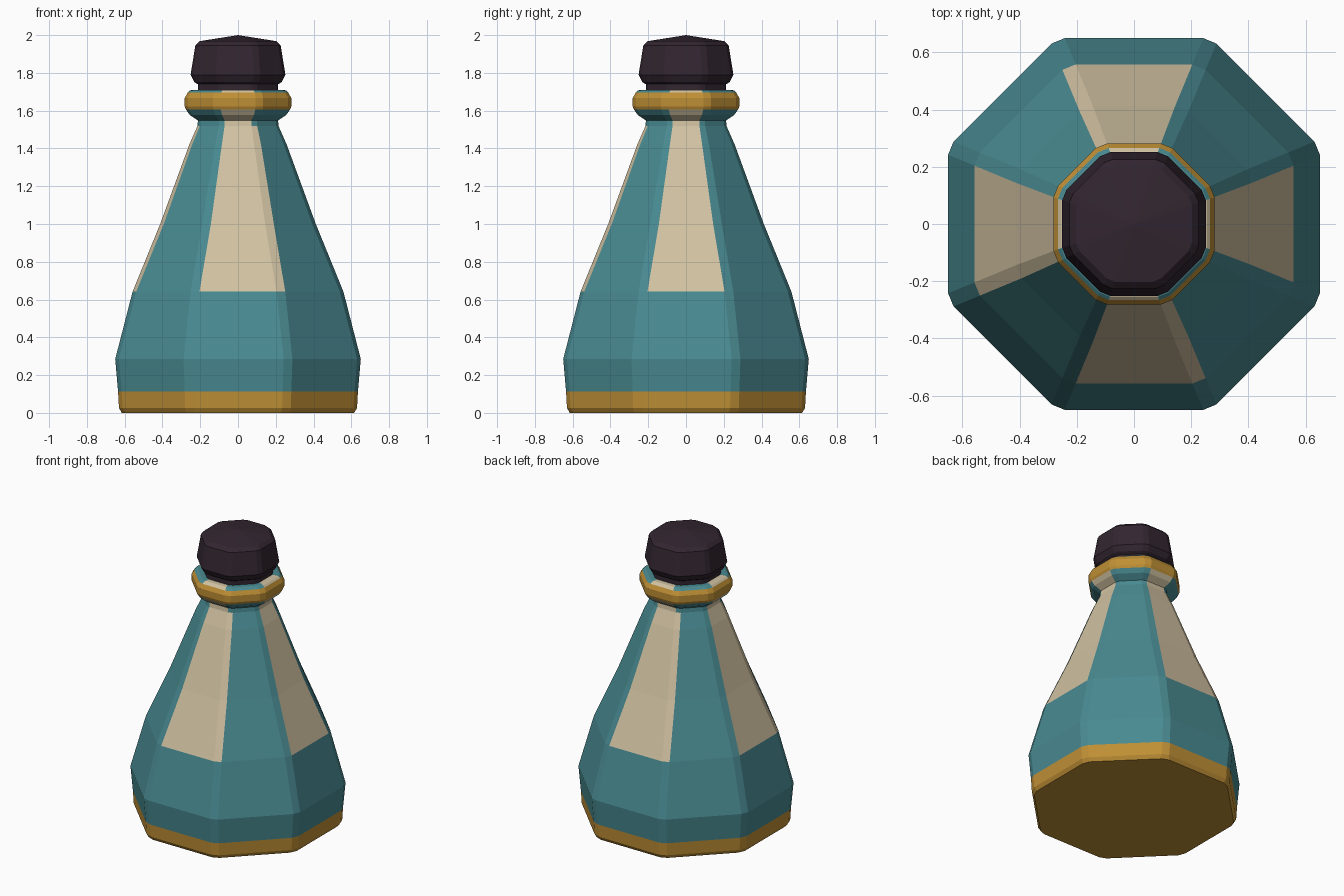
import bpy, bmesh, math
from mathutils import Vector

if "Cube" in bpy.data.objects:
    bpy.data.objects.remove(bpy.data.objects["Cube"])


def material(name, rgb):
    m = bpy.data.materials.new(name)
    m.diffuse_color = (*rgb, 1)
    m.use_nodes = True
    m.node_tree.nodes["Principled BSDF"].inputs["Base Color"].default_value = m.diffuse_color
    return m


teal = material("teal glaze", (0.066, 0.255, 0.285))
cream = material("cream panel", (0.64, 0.54, 0.36))
gold = material("gold trim", (0.52, 0.275, 0.036))
dark = material("dark stopper", (0.032, 0.019, 0.030))


def ring(bm, apothem, z, cut):
    """Octagon with narrow chamfered corners: 16 vertices."""
    half = apothem * math.tan(math.pi / 8)
    c = min(cut, half * 0.2)
    verts = []
    for k in range(8):
        a = k * math.pi / 4
        n = Vector((math.cos(a), math.sin(a), 0))
        t = Vector((-n.y, n.x, 0))
        for s in (-1, 1):
            verts.append(bm.verts.new(n * apothem + t * s * (half - c) + Vector((0, 0, z))))
    return verts


def lathe(name, profile, mats, rule, cut, apex=None):
    bm = bmesh.new()
    rings = [ring(bm, r, z, cut) for r, z in profile]
    bm.faces.new(rings[0][::-1]).material_index = rule(0, 0, profile[0][1])
    for i in range(len(rings) - 1):
        lo, hi = rings[i], rings[i + 1]
        mid = (profile[i][1] + profile[i + 1][1]) / 2
        for j in range(16):
            n = (j + 1) % 16
            f = bm.faces.new((lo[j], lo[n], hi[n], hi[j]))
            f.material_index = rule(i, j, mid)
    top = rings[-1]
    if apex is None:
        bm.faces.new(top)
    else:
        tip = bm.verts.new((0, 0, apex))
        for j in range(16):
            bm.faces.new((top[j], top[(j + 1) % 16], tip))
    bmesh.ops.recalc_face_normals(bm, faces=bm.faces)
    me = bpy.data.meshes.new(name)
    bm.to_mesh(me)
    bm.free()
    for m in mats:
        me.materials.append(m)
    ob = bpy.data.objects.new(name, me)
    bpy.context.collection.objects.link(ob)
    return ob


# Bottle: foot, belly, tapering shoulder, pinched neck and rolled lip
bottle_profile = [
    (0.615, 0), (0.63, 0.025), (0.635, 0.112), (0.65, 0.285), (0.558, 0.642),
    (0.412, 1.0), (0.258, 1.42), (0.215, 1.518), (0.212, 1.548), (0.255, 1.577),
    (0.275, 1.605), (0.282, 1.622), (0.282, 1.668), (0.266, 1.695),
    (0.255, 1.706), (0.245, 1.71), (0.19, 1.71)]


def bottle_colour(i, j, z):
    if z < 0.112 or 1.605 < z < 1.695:      # gold foot and lip band
        return 2
    if z > 0.642 and j % 4 == 0:            # cream panels on the four main sides
        return 1
    if 0.642 < z < 1.518 and j in (5, 9, 13):  # panels that wrap over one chamfer
        return 1
    return 0


lathe("bottle", bottle_profile, [teal, cream, gold], bottle_colour, 0.027)

# Stopper: plug and flared octagonal cap with a shallow point
stopper_profile = [(0.213, 1.69), (0.213, 1.74), (0.232, 1.752), (0.251, 1.79),
                   (0.226, 1.945), (0.202, 1.968)]
lathe("stopper", stopper_profile, [dark], lambda i, j, z: 0, 0.02, apex=2.0)
